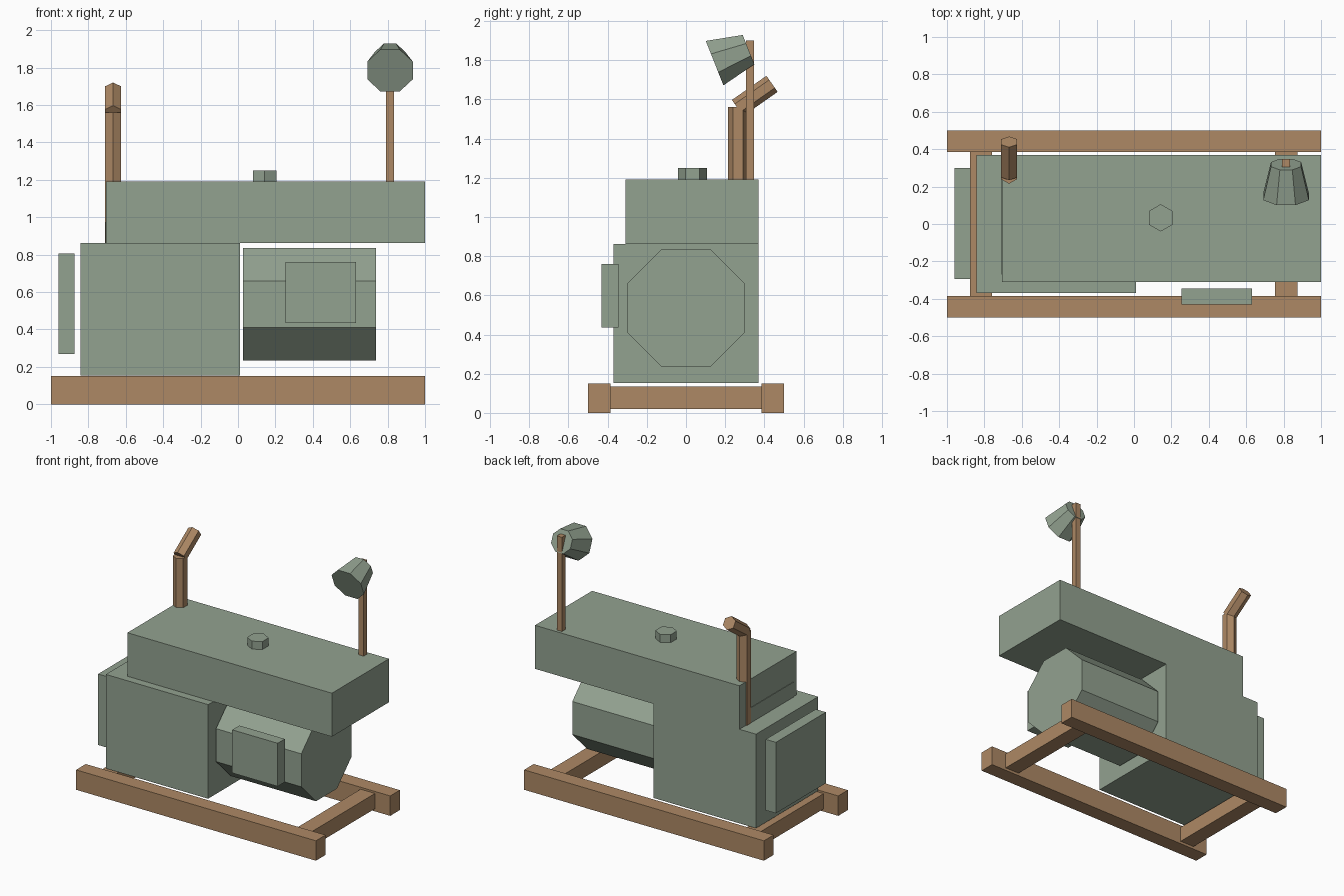
import bpy, bmesh, math
from mathutils import Vector

if "Cube" in bpy.data.objects:
    bpy.data.objects.remove(bpy.data.objects["Cube"])


def material(name, rgb):
    m = bpy.data.materials.new(name)
    m.diffuse_color = (*rgb, 1)
    m.use_nodes = True
    m.node_tree.nodes["Principled BSDF"].inputs["Base Color"].default_value = m.diffuse_color
    return m


GREEN = material("green_paint", (0.29, 0.36, 0.28))
BROWN = material("brown_metal", (0.42, 0.25, 0.13))


def finish(name, bm, mat):
    bmesh.ops.recalc_face_normals(bm, faces=bm.faces)
    mesh = bpy.data.meshes.new(name)
    bm.to_mesh(mesh)
    bm.free()
    mesh.materials.append(mat)
    ob = bpy.data.objects.new(name, mesh)
    bpy.context.collection.objects.link(ob)
    return ob


def box(name, xr, yr, zr, mat):
    bm = bmesh.new()
    bmesh.ops.create_cube(bm, size=1)
    for v in bm.verts:
        v.co = [r[0] + (c + 0.5) * (r[1] - r[0]) for c, r in zip(v.co, (xr, yr, zr))]
    return finish(name, bm, mat)


def prism(name, p0, p1, r0, r1, sides, side_axis, mat, turn=0.0):
    """Capped tube from p0 to p1; first corner lies along side_axis, plus turn."""
    p0, p1, u = Vector(p0), Vector(p1), Vector(side_axis)
    w = (p1 - p0).normalized().cross(u)
    bm = bmesh.new()
    rings = []
    for p, r in ((p0, r0), (p1, r1)):
        angles = [turn + math.tau * i / sides for i in range(sides)]
        rings.append([bm.verts.new(p + r * (math.cos(a) * u + math.sin(a) * w)) for a in angles])
        bm.faces.new(rings[-1])
    for i in range(sides):
        j = (i + 1) % sides
        bm.faces.new((rings[0][i], rings[0][j], rings[1][j], rings[1][i]))
    return finish(name, bm, mat)


# Skid frame
for side, yr in (("front", (-0.50, -0.385)), ("back", (0.385, 0.50))):
    box(side + "_skid", (-1, 1), yr, (0, 0.15), BROWN)
for side, xr in (("left", (-0.878, -0.758)), ("right", (0.753, 0.873))):
    box(side + "_cross_beam", xr, (-0.385, 0.385), (0.02, 0.135), BROWN)

# Engine, radiator and fuel tank
box("engine_block", (-0.843, 0.01), (-0.37, 0.37), (0.153, 0.862), GREEN)
box("radiator", (-0.96, -0.875), (-0.295, 0.30), (0.27, 0.805), GREEN)
box("engine_head", (-0.709, -0.02), (-0.27, 0.24), (0.855, 0.975), GREEN)
box("fuel_tank", (-0.705, 1.0), (-0.31, 0.37), (0.862, 1.19), GREEN)
prism("fuel_cap", (0.143, 0.033, 1.185), (0.143, 0.033, 1.25), 0.073, 0.073, 6, (0, 1, 0), GREEN)

# Alternator and control box
EIGHTH = math.pi / 8
prism("alternator", (0.027, 0, 0.535), (0.738, 0, 0.535), 0.325, 0.325, 8, (0, 1, 0), GREEN, EIGHTH)
box("control_box", (0.253, 0.632), (-0.43, -0.345), (0.435, 0.76), GREEN)

# Exhaust with bent tip
prism("exhaust_pipe", (-0.668, 0.265, 0.86), (-0.668, 0.265, 1.56), 0.05, 0.05, 6, (0, 1, 0), BROWN)
t = math.radians(35)
start = Vector((-0.668, 0.263, 1.556))
end = start + 0.215 * Vector((0, math.cos(t), math.sin(t)))
prism("exhaust_tip", start, end, 0.05, 0.05, 6, (0, -math.sin(t), math.cos(t)), BROWN)

# Work lamp on a pole
box("lamp_pole", (0.792, 0.834), (0.305, 0.347), (1.185, 1.90), BROWN)
prism("lamp_shade", (0.813, 0.146, 1.785), (0.813, 0.319, 1.854), 0.132, 0.087, 8, (1, 0, 0), GREEN, EIGHTH)
